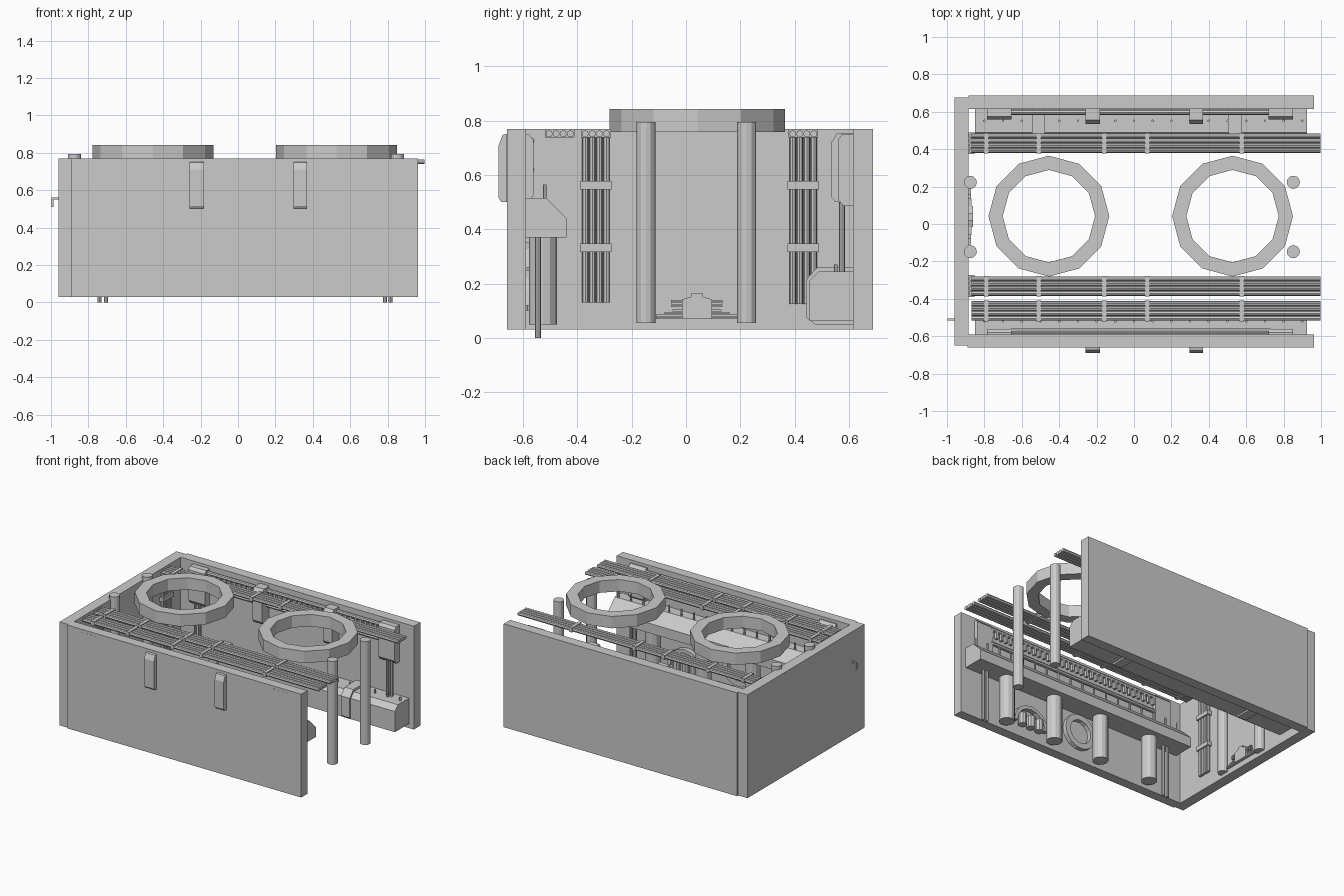
import bpy, bmesh, math
from mathutils import Matrix, Vector

if "Cube" in bpy.data.objects:
    bpy.data.objects.remove(bpy.data.objects["Cube"])


def make(name, bm):
    me = bpy.data.meshes.new(name)
    bmesh.ops.recalc_face_normals(bm, faces=bm.faces)
    bm.to_mesh(me)
    bm.free()
    ob = bpy.data.objects.new(name, me)
    bpy.context.collection.objects.link(ob)
    return ob


def add_box(bm, x0, x1, y0, y1, z0, z1):
    m = Matrix.Translation(((x0 + x1) / 2, (y0 + y1) / 2, (z0 + z1) / 2))
    bmesh.ops.create_cube(bm, size=1, matrix=m @ Matrix.Diagonal((x1 - x0, y1 - y0, z1 - z0, 1)))


def boxes(name, items):
    bm = bmesh.new()
    for it in items:
        add_box(bm, *it)
    return make(name, bm)


def add_rod(bm, a, b, r, n):
    a, b = Vector(a), Vector(b)
    rot = (b - a).to_track_quat('Z', 'Y').to_matrix().to_4x4()
    bmesh.ops.create_cone(bm, cap_ends=True, segments=n, radius1=r, radius2=r,
                          depth=(b - a).length, matrix=Matrix.Translation((a + b) / 2) @ rot)


def rods(name, items, r, n=8):
    bm = bmesh.new()
    for a, b in items:
        add_rod(bm, a, b, r, n)
    return make(name, bm)


def extrude_x(name, profile, spans):
    """Extrude a (y, z) profile along x for every span."""
    bm = bmesh.new()
    for x0, x1 in spans:
        f = bm.faces.new([bm.verts.new((x0, y, z)) for y, z in profile])
        ext = bmesh.ops.extrude_face_region(bm, geom=[f], use_keep_orig=True)
        vs = [v for v in ext['geom'] if isinstance(v, bmesh.types.BMVert)]
        bmesh.ops.translate(bm, verts=vs, vec=(x1 - x0, 0, 0))
    return make(name, bm)


def ring(name, center, ro, ri, h, n, matrix=Matrix(), arc=1.0):
    """Square-section ring, or an open arch when arc < 1."""
    bm = bmesh.new()
    count = n if arc == 1 else n + 1
    m = Matrix.Translation(center) @ matrix
    secs = []
    for i in range(count):
        t = 2 * math.pi * arc * i / n
        c, s = math.cos(t), math.sin(t)
        secs.append([bm.verts.new(m @ Vector((r * c, r * s, z)))
                     for r, z in ((ro, -h / 2), (ro, h / 2), (ri, h / 2), (ri, -h / 2))])
    for i in range(n):
        a, b = secs[i], secs[(i + 1) % count]
        for k in range(4):
            bm.faces.new((a[k], a[(k + 1) % 4], b[(k + 1) % 4], b[k]))
    if arc < 1:
        bm.faces.new(secs[0])
        bm.faces.new(secs[-1])
    return make(name, bm)


# Walls, open on the right, top and bottom
boxes("left_wall", [(-.96, -.885, -.65, .675, .03, .77)])
boxes("front_wall", [(-.89, .963, -.66, -.59, .03, .77)])
boxes("back_wall", [(-.885, .963, .615, .688, .03, .77)])

# Ceiling rings
for x, side in ((-.455, "left"), (.527, "right")):
    ring(side + "_ceiling_ring", (x, .042, .8), .323, .247, .085, 12)

# Corner columns
for x, side in ((-.875, "left"), (.852, "right")):
    rods(side + "_columns", [((x, y, .055), (x, y, .795)) for y in (-.148, .223)], .035, 12)

# Ceiling pipe bundles, two of them dropping down the left wall
for label, y0, drop in (("back", .432, .125), ("middle", -.332, .13), ("front", -.465, None)):
    ys = [y0 + (i - 1.5) * .026 for i in range(4)]
    rods(label + "_ceiling_pipes", [((-.87, y, .752), (.997, y, .752)) for y in ys], .013)
    boxes(label + "_pipe_clips", [(x - .012, x + .012, y0 - .055, y0 + .055, .738, .769)
                                  for x in (-.79, -.51, -.16, .07, .575)])
    if drop:
        rods(label + "_wall_pipes", [((-.872, y, drop), (-.872, y, .752)) for y in ys], .012)
        boxes(label + "_wall_pipe_clamps", [(-.89, -.852, y0 - .058, y0 + .058, z - .015, z + .015)
                                            for z in (.332, .562)])

# Long beams on front and back walls
extrude_x("front_beam", [(-.595, .37), (-.44, .37), (-.44, .44), (-.515, .515), (-.595, .515)], [(-.85, .925)])
extrude_x("back_beam", [(.62, .062), (.455, .062), (.455, .21), (.49, .245), (.62, .245)], [(-.85, .925)])
xs = [-.8 + i * .1 for i in range(18)]
rods("front_beam_pegs", [((x, -.52, .5), (x, -.52, .565)) for x in xs], .007, 6)
rods("back_beam_pegs", [((x, .552, .24), (x, .552, .27)) for x in xs], .007, 6)

# Collars around the back beam
extrude_x("back_beam_collars", [(.62, .05), (.475, .05), (.443, .075), (.443, .215), (.485, .262), (.62, .262)],
          [(-.545, -.475), (.505, .575)])

# Large cylinders and thin rod pairs below the front beam
rods("front_cylinders", [((x, -.527, .05), (x, -.527, .375)) for x in (.63, .23, -.16, -.57)], .052, 12)
pairs = (-.74, -.705, .785, .815)
rods("front_thin_rods", [((x, -.545, 0), (x, -.545, .375)) for x in pairs], .011)
rods("back_thin_rods", [((x, .575, .24), (x, .575, .5)) for x in pairs], .011)

# Straps: outside the front wall, inside the back wall
spans = [(-.26, -.183), (.298, .37)]
extrude_x("front_straps", [(-.655, .5), (-.68, .5), (-.69, .515), (-.69, .71), (-.675, .748), (-.655, .752)], spans)
extrude_x("back_straps", [(.62, .5), (.55, .5), (.535, .52), (.535, .72), (.555, .752), (.62, .752)], spans)

# End brackets holding the upper rails
ends = [(-.785, -.655), (.72, .85)]
extrude_x("front_brackets", [(-.661, .5), (-.58, .5), (-.562, .525), (-.562, .73), (-.58, .75), (-.661, .75)], ends)
extrude_x("back_brackets", [(.62, .485), (.58, .485), (.56, .51), (.56, .73), (.575, .75), (.62, .75)], ends)

# Upper rails with comb slats
slats = [-.64 + i * .04 for i in range(35)]
for s, label, wall in ((-1, "front", -.59), (1, "back", .615)):
    y = wall - s * .018
    rods(label + "_rails", [((-.66, y, z), (.73, y, z)) for z in (.62, .725)], .014)
    boxes(label + "_comb", [(x - .008, x + .008, y - .01, y + .01, .665, .715) for x in slats])

# Round fitting and arched valve cluster on the inner front wall
up = Matrix.Rotation(math.pi / 2, 4, 'X')
ring("wall_ring", (-.02, -.578, .23), .125, .085, .035, 14, up)
ring("valve_arch", (.4, -.575, .12), .14, .115, .04, 8, up, .5)
rods("valve_cylinders", [((x, -.56, .1), (x, -.56, .18)) for x in (.33, .4, .47)], .03, 10)

# Low stepped fitting on the left wall
c = .04
extrude_x("wall_fitting_core", [(c - .055, .07), (c + .055, .07), (c + .055, .142), (c + .02, .152), (c + .02, .166),
                                (c - .02, .166), (c - .02, .152), (c - .055, .142)], [(-.89, -.862)])
boxes("wall_fitting_arms", [(-.89, -.87, c - .095, c + .095, z, z + .007) for z in (.113, .123, .133)]
      + [(-.89, -.872, c - w, c + w, z, z + .007) for w, z in ((.15, .07), (.15, .079), (.12, .088), (.09, .098))])

# Small hook outside the left wall
boxes("outer_hook", [(-.998, -.95, -.515, -.505, .55, .56), (-.998, -.986, -.515, -.505, .51, .56)])
